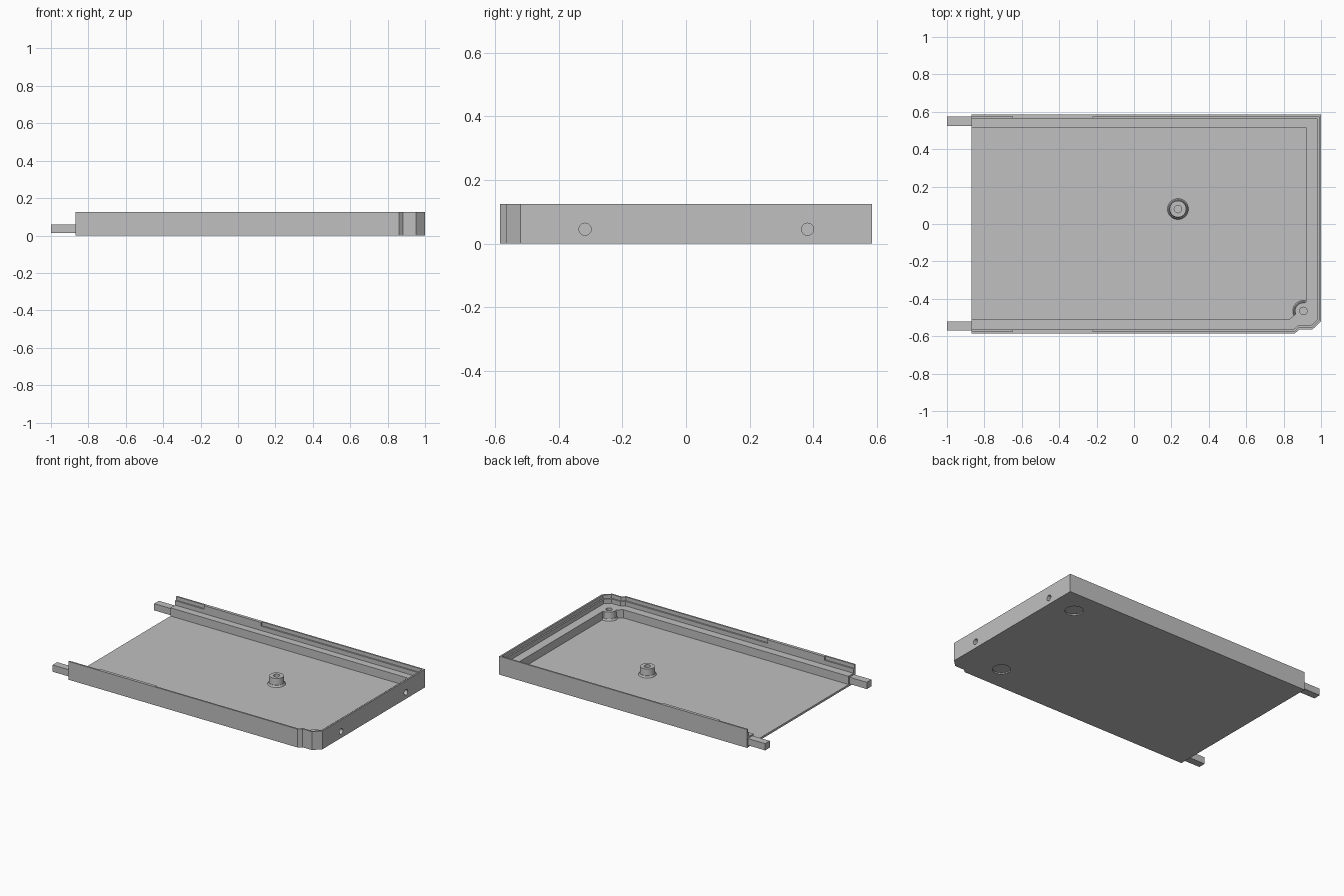
import bpy, bmesh
from math import pi
from mathutils import Vector, Matrix

cube = bpy.data.objects.get("Cube")
if cube:
    bpy.data.objects.remove(cube, do_unlink=True)

grey = bpy.data.materials.new("plain grey")
grey.use_nodes = True
colour = (0.53, 0.53, 0.53, 1)
grey.diffuse_color = colour
grey.node_tree.nodes["Principled BSDF"].inputs["Base Color"].default_value = colour


def add_object(name, bm):
    bmesh.ops.recalc_face_normals(bm, faces=bm.faces)
    mesh = bpy.data.meshes.new(name)
    bm.to_mesh(mesh)
    bm.free()
    mesh.materials.append(grey)
    ob = bpy.data.objects.new(name, mesh)
    bpy.context.collection.objects.link(ob)
    return ob


def prism(name, outline, z0, z1):
    bm = bmesh.new()
    base = bm.faces.new([bm.verts.new((p[0], p[1], z0)) for p in outline])
    top = bmesh.ops.extrude_face_region(bm, geom=[base], use_keep_orig=True)
    verts = [g for g in top["geom"] if isinstance(g, bmesh.types.BMVert)]
    bmesh.ops.translate(bm, verts=verts, vec=(0, 0, z1 - z0))
    return add_object(name, bm)


def box(name, x0, x1, y0, y1, z0, z1):
    return prism(name, [(x0, y0), (x1, y0), (x1, y1), (x0, y1)], z0, z1)


def cone(name, centre, r1, r2, depth, along_x=False):
    bm = bmesh.new()
    turn = Matrix.Rotation(pi / 2, 4, "Y") if along_x else Matrix()
    bmesh.ops.create_cone(bm, cap_ends=True, segments=40, radius1=r1, radius2=r2,
                          depth=depth, matrix=Matrix.Translation(centre) @ turn)
    return add_object(name, bm)


def cut(ob, cutters):
    for c in cutters:
        mod = ob.modifiers.new("cut", "BOOLEAN")
        mod.object, mod.operation, mod.solver = c, "DIFFERENCE", "EXACT"
    deps = bpy.context.evaluated_depsgraph_get()
    mesh = bpy.data.meshes.new_from_object(ob.evaluated_get(deps))
    ob.modifiers.clear()
    ob.data = mesh


def inset(path, d):
    """Move an open path to its left by d, with mitred corners."""
    pts = [Vector(p) for p in path]
    normals = []
    for a, b in zip(pts, pts[1:]):
        t = (b - a).normalized()
        normals.append(Vector((-t.y, t.x)))
    result = []
    for i, p in enumerate(pts):
        n, m = normals[max(i - 1, 0)], normals[min(i, len(normals) - 1)]
        result.append(p + (n + m) * d / (1 + n.dot(m)))
    return result


# Outer rim path, open at the -x end
END = -0.87
rim = [(END, -0.585), (0.86, -0.585), (0.883, -0.565), (0.953, -0.565),
       (1, -0.52), (1, 0.585), (END, 0.585)]
LEDGE_Z, FLOOR_Z, STEP_Z, TOP_Z = 0.07, 0.014, 0.1, 0.125
WALL, LIP = 0.021, 0.011

# Floor and walls, with a thinner lip along the top
floor = prism("floor", inset(rim, WALL), 0, FLOOR_Z)
wall = prism("wall", rim + inset(rim, WALL)[::-1], 0, STEP_Z)
prism("wall_lip", rim + inset(rim, LIP)[::-1], STEP_Z, TOP_Z)
for side, name in ((1, "left"), (-1, "right")):
    ys = sorted((side * (0.585 - WALL), side * (0.585 - LIP)))
    box(name + "_lip_filler", -0.65, -0.22, *ys, STEP_Z, TOP_Z)

# Inner ledge that widens around the corner boss
ledge_inner = [(END, -0.51), (0.83, -0.51), (0.86, -0.485), (0.89, -0.44),
               (0.92, -0.415), (0.92, 0.515), (END, 0.515)]
ledge = prism("ledge", inset(rim, WALL) + ledge_inner[::-1], FLOOR_Z, LEDGE_Z)

# Tapered screw posts with a flared foot
posts = []
holes = []
for name, x, y in (("centre", 0.235, 0.08), ("corner", 0.905, -0.465)):
    h = LEDGE_Z - FLOOR_Z
    post = cone(name + "_post", (x, y, FLOOR_Z + h / 2), 0.048, 0.044, h)
    foot = cone(name + "_post_foot", (x, y, FLOOR_Z + 0.006), 0.056, 0.05, 0.012)
    hole = cone("post_hole_cutter", (x, y, 0.07), 0.02, 0.02, 0.1)
    posts += [post, foot]
    holes.append(hole)
    cut(post, [hole])
    cut(foot, [hole])

# Round blind holes in the end wall and shallow recesses underneath
side_holes = [cone("side_hole_cutter", (1, y, 0.045), 0.019, 0.019, 0.1, True)
              for y in (-0.317, 0.382)]
recesses = [cone("recess_cutter", (x, y, 0), 0.056, 0.056, 0.016)
            for x, y in ((0.83, 0.42), (0.71, -0.415))]
cut(wall, side_holes)
cut(ledge, side_holes + [holes[1]])
cut(floor, recesses)
for c in holes + side_holes + recesses:
    bpy.data.objects.remove(c, do_unlink=True)

# Pins projecting from the open end
box("left_pin", -1, END, 0.525, 0.575, FLOOR_Z, 0.06)
box("right_pin", -1, END, -0.57, -0.52, FLOOR_Z, 0.06)

# Smooth the round parts
bpy.ops.object.select_all(action="DESELECT")
for ob in posts + [wall, ledge, floor]:
    ob.select_set(True)
    bpy.context.view_layer.objects.active = ob
bpy.ops.object.shade_smooth_by_angle(angle=0.5)
